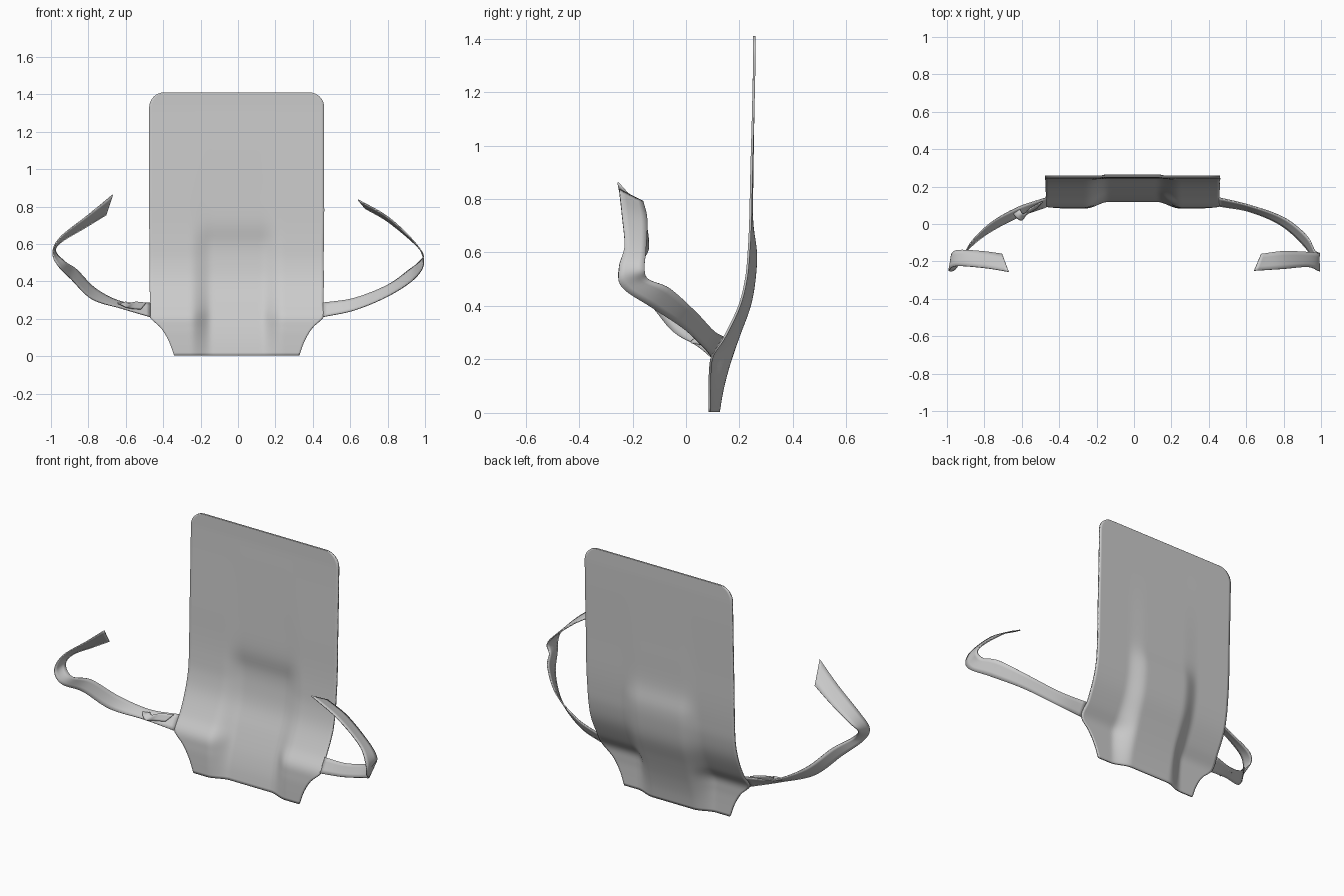
import bpy, math
from mathutils import Vector

if "Cube" in bpy.data.objects:
    bpy.data.objects.remove(bpy.data.objects["Cube"])


def catmull(pts, n):
    """Smooth curve through points of any dimension, n samples per span."""
    p = [Vector(q) for q in pts]
    p = [2 * p[0] - p[1]] + p + [2 * p[-1] - p[-2]]
    out = []
    for i in range(1, len(p) - 2):
        a, b, c, d = p[i - 1:i + 3]
        for k in range(n):
            t = k / n
            out.append(0.5 * (2 * b + (c - a) * t + (2 * a - 5 * b + 4 * c - d) * t * t
                              + (3 * b - a - 3 * c + d) * t ** 3))
    return out + [p[-2]]


def sheet(name, rows, thick):
    """Thin smooth cloth from a grid of points."""
    w = len(rows[0])
    verts = [v for r in rows for v in r]
    faces = [(j * w + i, j * w + i + 1, (j + 1) * w + i + 1, (j + 1) * w + i)
             for j in range(len(rows) - 1) for i in range(w - 1)]
    me = bpy.data.meshes.new(name)
    me.from_pydata(verts, [], faces)
    ob = bpy.data.objects.new(name, me)
    bpy.context.collection.objects.link(ob)
    mod = ob.modifiers.new("thickness", "SOLIDIFY")
    mod.thickness = thick
    mod.offset = 0
    bpy.ops.object.select_all(action="DESELECT")
    bpy.context.view_layer.objects.active = ob
    ob.select_set(True)
    bpy.ops.object.shade_smooth_by_angle(angle=math.radians(50))
    return ob


def smooth(a, b, v):
    t = min(1, max(0, (v - a) / (b - a)))
    return t * t * (3 - 2 * t)


# Cloth panel: half width, y at the middle, y at the sides, z
stations = [(.335, .122), (.363, .135), (.405, .152), (.468, .172), (.464, .198), (.466, .238),
            (.465, .256), (.466, .261), (.468, .247), (.468, .248), (.468, .252), (.468, .256)]
sides = [(.088, .004), (.088, .08), (.09, .15), (.10, .215), (.148, .29), (.20, .40),
         (.225, .50), (.235, .60), (.241, .72), (.245, .90), (.252, 1.15), (.256, 1.33)]
profile = [tuple(q) for q in catmull([a + b for a, b in zip(stations, sides)], 5)]
R = 0.08
for k in range(1, 9):  # rounded top corners
    a = k / 8 * math.pi / 2
    profile.append((.468 - R + R * math.cos(a), .256, .256, 1.33 + R * math.sin(a)))

rows = []
for hw, yc, ys, z in profile:
    row = []
    for i in range(61):
        x = hw * (i / 30 - 1)
        f = smooth(.13, .25, abs(x))
        row.append((x - .007, yc + (ys - yc) * f, z))
    rows.append(row)
sheet("apron_panel", rows, .009)


# Ribbons: matching points along the two edges
def ribbon(name, edge_a, edge_b):
    pairs = zip(catmull(edge_a, 7), catmull(edge_b, 7))
    sheet(name, [[a.lerp(b, i / 4) for i in range(5)] for a, b in pairs], .006)


# Waist ties, swinging out and curling forward
ribbon("left_tie",
       [(-.47, .09, .21), (-.62, .035, .255), (-.78, -.05, .305), (-.89, -.14, .41), (-.955, -.24, .475),
        (-.99, -.25, .55), (-.95, -.225, .635), (-.80, -.235, .755), (-.67, -.255, .862)],
       [(-.47, .14, .285), (-.62, .09, .29), (-.76, .01, .36), (-.865, -.09, .465), (-.925, -.185, .505),
        (-.975, -.17, .56), (-.945, -.14, .61), (-.82, -.145, .685), (-.705, -.16, .755)])
ribbon("right_tie",
       [(.455, .095, .21), (.62, .065, .245), (.79, -.01, .315), (.92, -.13, .395), (.985, -.24, .47),
        (.985, -.25, .545), (.93, -.23, .625), (.80, -.24, .745), (.642, -.25, .836)],
       [(.455, .14, .285), (.62, .10, .31), (.80, .035, .38), (.92, -.06, .465), (.965, -.14, .50),
        (.99, -.155, .54), (.94, -.15, .605), (.80, -.145, .72), (.68, -.16, .79)])

# Small crumpled fold on the left tie
ribbon("tie_fold",
       [(-.65, .06, .285), (-.625, .03, .275), (-.60, .02, .262), (-.575, .05, .255), (-.52, .085, .25)],
       [(-.61, .08, .275), (-.60, .06, .29), (-.585, .055, .282), (-.55, .085, .29), (-.49, .12, .285)])
